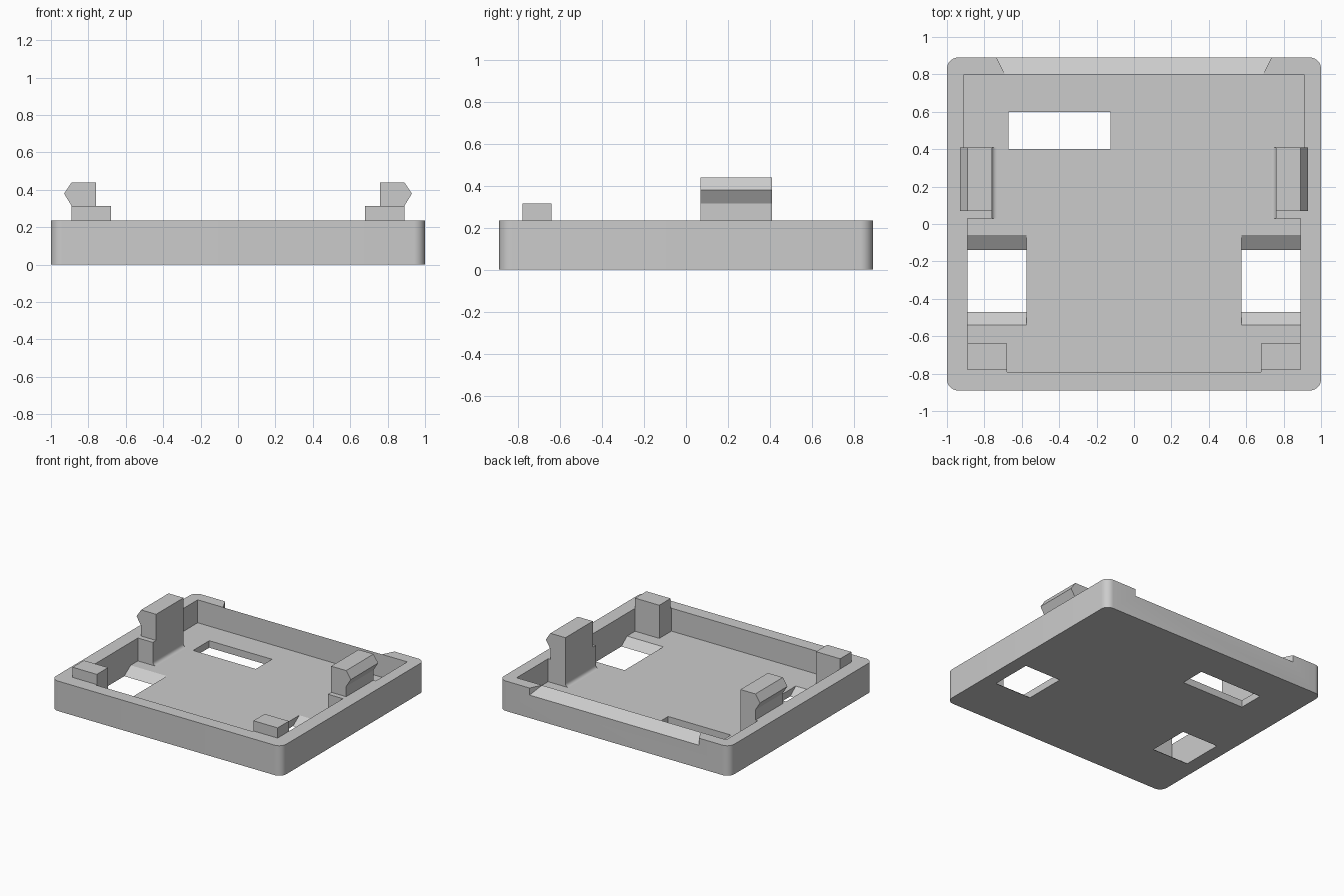
import bpy, bmesh, math
from mathutils import Vector

if "Cube" in bpy.data.objects:
    bpy.data.objects.remove(bpy.data.objects["Cube"])

TOP, FLOOR = 0.235, 0.055

grey = bpy.data.materials.new("plain grey")
grey.diffuse_color = (0.6, 0.6, 0.6, 1)
grey.use_nodes = True
grey.node_tree.nodes["Principled BSDF"].inputs["Base Color"].default_value = grey.diffuse_color


def loft(name, a, b):
    """Solid between two matching loops of 3D points."""
    bm = bmesh.new()
    va = [bm.verts.new(p) for p in a]
    vb = [bm.verts.new(p) for p in b]
    n = len(a)
    bm.faces.new(va)
    bm.faces.new(vb)
    for i in range(n):
        j = (i + 1) % n
        bm.faces.new((va[i], va[j], vb[j], vb[i]))
    bmesh.ops.recalc_face_normals(bm, faces=bm.faces)
    me = bpy.data.meshes.new(name)
    bm.to_mesh(me)
    bm.free()
    me.materials.append(grey)
    ob = bpy.data.objects.new(name, me)
    bpy.context.collection.objects.link(ob)
    return ob


def prism_z(name, pts, z0, z1):
    return loft(name, [(x, y, z0) for x, y in pts], [(x, y, z1) for x, y in pts])


def prism_y(name, pts, y0, y1):
    return loft(name, [(x, y0, z) for x, z in pts], [(x, y1, z) for x, z in pts])


def prism_x(name, pts, x0, x1):
    return loft(name, [(x0, y, z) for y, z in pts], [(x1, y, z) for y, z in pts])


def rect(x0, x1, y0, y1):
    return [(x0, y0), (x1, y0), (x1, y1), (x0, y1)]


def cut(target, cutter):
    cutter.hide_render = True
    mod = target.modifiers.new("cut", 'BOOLEAN')
    mod.operation, mod.solver, mod.object = 'DIFFERENCE', 'EXACT', cutter
    bpy.context.view_layer.objects.active = target
    bpy.ops.object.modifier_apply(modifier=mod.name)
    bpy.data.objects.remove(cutter)


# Rounded tray body
W, D, R = 1.0, 0.89, 0.06
outline = []
for k, (sx, sy) in enumerate([(1, 1), (-1, 1), (-1, -1), (1, -1)]):
    for i in range(9):
        t = math.radians(90 * k + 90 * i / 8)
        outline.append((sx * (W - R) + R * math.cos(t), sy * (D - R) + R * math.sin(t)))
tray = prism_z("tray", outline, 0, TOP)

# Cavity, stepping around the corner posts and clip blocks
half = [(.68, -.79), (.68, -.64), (.89, -.64), (.89, .03),
        (.76, .03), (.76, .41), (.91, .41), (.91, .80)]
cavity = half + [(-x, y) for x, y in reversed(half)]
cut(tray, prism_z("cavity_cutter", cavity, FLOOR, 0.5))

# Cable slot in the floor
cut(tray, prism_z("slot_cutter", rect(-.67, -.125, .40, .60), -.1, FLOOR + .05))

# Side openings with sloped front and back edges
opening = [(-.47, -.1), (-.14, -.1), (-.14, 0), (-.06, FLOOR),
           (-.06, .1), (-.54, .1), (-.54, FLOOR), (-.47, 0)]
for s in (-1, 1):
    cut(tray, prism_x("opening_cutter", opening, s * .575, s * .89))

# Sloped notch along the back wall
drop = 0.055
slope = drop / (D - .80)
y_out = D + .05
notch = []
for y, x in ((.80, .69), (y_out, .76)):
    z = TOP - slope * (y - .80)
    notch.append([(-x, y, z - .0005), (x, y, z - .0005), (x, y, TOP + .1), (-x, y, TOP + .1)])
cut(tray, loft("notch_cutter", *notch))

# Corner posts, snap clips and the fillets at the clip feet
clip = [(.76, TOP), (.89, TOP), (.89, .315), (.93, .38), (.89, .44), (.76, .44)]
r = .025
fillet = [(.76, FLOOR)] + [
    (.76 - r + r * math.sin(t), FLOOR + r - r * math.cos(t))
    for t in [math.pi / 2 * i / 5 for i in range(6)]]
for s, side in ((-1, "left"), (1, "right")):
    prism_z(side + "_post", rect(s * .68, s * .89, -.78, -.64), TOP, .315)
    prism_y(side + "_clip", [(s * x, z) for x, z in clip], .07, .41)
    prism_y(side + "_clip_fillet", [(s * x, z) for x, z in fillet], .03, .41)

# Smooth the rounded parts, keep edges sharp
for ob in bpy.context.collection.objects:
    ob.select_set(True)
    bpy.context.view_layer.objects.active = ob
bpy.ops.object.shade_smooth_by_angle(angle=math.radians(30))
